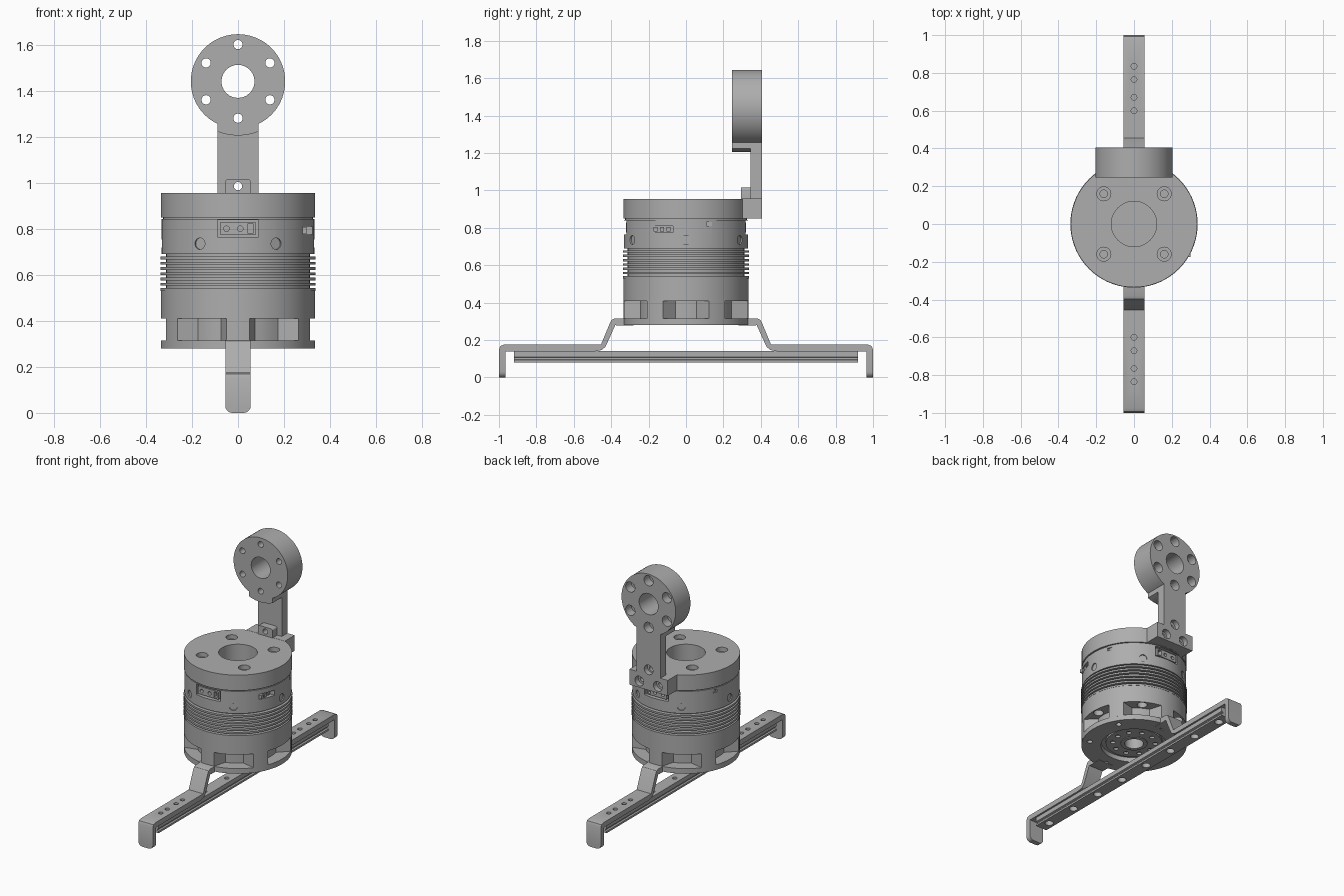
import bpy, bmesh
from math import sin, cos, pi, radians
from mathutils import Matrix, Vector

if "Cube" in bpy.data.objects:
    bpy.data.objects.remove(bpy.data.objects["Cube"], do_unlink=True)

grey = bpy.data.materials.new("machined_grey")
grey.use_nodes = True
tone = (0.42, 0.42, 0.42, 1)
grey.diffuse_color = tone
grey.node_tree.nodes["Principled BSDF"].inputs["Base Color"].default_value = tone
parts = []
DIRS = {"X": Vector((1, 0, 0)), "Y": Vector((0, 1, 0)), "Z": Vector((0, 0, 1))}


def rod(bm, start, axis, length, r, seg=32):
    """Cylinder from a start point along an axis."""
    d = DIRS[axis] if isinstance(axis, str) else Vector(axis)
    m = Matrix.Translation(Vector(start) + d * length / 2) @ d.to_track_quat("Z", "Y").to_matrix().to_4x4()
    bmesh.ops.create_cone(bm, cap_ends=True, segments=seg, radius1=r, radius2=r, depth=length, matrix=m)


def prism(bm, pts, axis, a, b):
    """Extrude a 2D outline along an axis from a to b."""
    place = {"X": lambda p, t: (t, p[0], p[1]), "Y": lambda p, t: (p[0], t, p[1]),
             "Z": lambda p, t: (p[0], p[1], t)}[axis]
    face = bm.faces.new([bm.verts.new(place(p, a)) for p in pts])
    new = bmesh.ops.extrude_face_region(bm, geom=[face])["geom"]
    bmesh.ops.translate(bm, vec=DIRS[axis] * (b - a), verts=[v for v in new if isinstance(v, bmesh.types.BMVert)])
    bmesh.ops.recalc_face_normals(bm, faces=bm.faces)


def box(bm, x0, x1, y0, y1, z0, z1):
    prism(bm, [(x0, y0), (x1, y0), (x1, y1), (x0, y1)], "Z", z0, z1)


def lathe(bm, profile):
    vs = [bm.verts.new((r, 0, z)) for r, z in profile]
    es = [bm.edges.new(p) for p in zip(vs, vs[1:])]
    bmesh.ops.spin(bm, geom=vs + es, cent=(0, 0, 0), axis=(0, 0, 1), angle=2 * pi, steps=72)
    bmesh.ops.remove_doubles(bm, verts=bm.verts, dist=0.0005)
    bmesh.ops.recalc_face_normals(bm, faces=bm.faces)


def arc(cx, cy, r, a0, a1, n=12):
    angles = [radians(a0 + (a1 - a0) * i / n) for i in range(n + 1)]
    return [(cx + r * cos(a), cy + r * sin(a)) for a in angles]


def make(name, bm):
    mesh = bpy.data.meshes.new(name)
    bm.to_mesh(mesh)
    bm.free()
    mesh.materials.append(grey)
    ob = bpy.data.objects.new(name, mesh)
    bpy.context.collection.objects.link(ob)
    parts.append(ob)
    return ob


def cut(ob, fill):
    """Subtract the shapes drawn by fill(bm)."""
    bm = bmesh.new()
    fill(bm)
    tool = make("cutter", bm)
    parts.remove(tool)
    mod = ob.modifiers.new("cut", "BOOLEAN")
    mod.operation, mod.solver, mod.object = "DIFFERENCE", "EXACT", tool
    bpy.context.view_layer.objects.active = ob
    bpy.ops.object.modifier_apply(modifier=mod.name)
    bpy.data.objects.remove(tool, do_unlink=True)


def rods(points, axis, length, r):
    return lambda bm: [rod(bm, p, axis, length, r, 24) for p in points]


def ring(n, r, z, offset=0):
    return [(r * cos(2 * pi * i / n + offset), r * sin(2 * pi * i / n + offset), z) for i in range(n)]


# Motor drum with cooling fins and a deep centre bore
profile = [(0, .45), (.12, .45), (.12, .955), (.335, .955), (.335, .849), (.325, .849), (.325, .842),
           (.332, .842), (.332, .69)]
for i in range(7):
    z = .69 - i * .0229
    profile += [(.312, z), (.312, z - .011), (.337, z - .011), (.337, z - .0229)]
profile += [(.335, .53), (.335, .41), (0, .41)]
bm = bmesh.new()
lathe(bm, profile)
drum = make("motor_drum", bm)
cut(drum, rods(ring(4, .226, .925, pi / 4), "Z", .1, .037))
cut(drum, rods(ring(4, .226, .86, pi / 4), "Z", .08, .02))
cut(drum, rods(ring(6, .295, .36), "Z", .1, .032))
cut(drum, lambda bm: [rod(bm, (x * .98, y * .98, z), Vector((x, y, 0)).normalized(), .05, .025, 24)
                      for x, y, z in ring(6, .33, .735)])


def sockets(bm):
    for s in (-1, 1):
        y = sorted((s * .29, s * .36))
        box(bm, -.09, .09, *y, .765, .838)
        x = sorted((s * .3, s * .36))
        box(bm, *x, .11, .14, .81, .83)
    box(bm, .28, .36, -.19, -.07, .775, .81)


cut(drum, sockets)

# Electrical connectors seated in the sockets
for name, s in (("front_connector", -1), ("rear_connector", 1)):
    bm = bmesh.new()
    y = sorted((s * .27, s * .322))
    box(bm, -.078, .078, *y, .775, .828)
    plug = make(name, bm)

    def pins(bm):
        d = (0, s, 0)
        for x in (-.05, .01):
            rod(bm, (x, s * .295, .8), d, .06, .012, 16)
        y = sorted((s * .295, s * .36))
        box(bm, .042, .068, *y, .782, .82)
    cut(plug, pins)
bm = bmesh.new()
for i in range(3):
    box(bm, .26, .3, -.175 + i * .035, -.152 + i * .035, .78, .805)
make("side_connector", bm)

# Scalloped lower crown: six posts between pockets
outline = []
for k in range(6):
    a = 60 * k
    outline += arc(0, 0, .255, a - 13, a + 13, 4) + arc(0, 0, .335, a + 21.5, a + 38.5, 4)
bm = bmesh.new()
prism(bm, outline, "Z", .312, .412)
crown = make("lower_crown", bm)
cut(crown, rods([(0, 0, .25)], "Z", .13, .06))

# Base flange and the output hub inside it
bm = bmesh.new()
lathe(bm, [(.21, .28), (.335, .28), (.335, .315), (.21, .315), (.21, .28)])
flange = make("base_flange", bm)
cut(flange, rods(ring(6, .285, .27, pi / 6), "Z", .03, .018))
bm = bmesh.new()
lathe(bm, [(.06, .293), (.085, .293), (.085, .298), (.18, .298), (.18, .32), (.06, .32), (.06, .293)])
hub = make("output_hub", bm)
cut(hub, rods(ring(10, .135, .28), "Z", .035, .016))

# Bent strap brackets, front and rear
side = [(1, 0), (1, .15), (.992, .168), (.975, .175), (.455, .175), (.405, .295), (.396, .309), (.38, .316),
        (.28, .316), (.28, .277), (.365, .277), (.378, .28), (.43, .165), (.45, .147), (.485, .14),
        (.965, .14), (.965, 0)]
for name, s in (("front_bracket", -1), ("rear_bracket", 1)):
    bm = bmesh.new()
    prism(bm, [(s * y, z) for y, z in side], "X", -.055, .055)
    foot = [e for e in bm.edges if all(v.co.z < .001 for v in e.verts)
            and abs(e.verts[0].co.x - e.verts[1].co.x) < .001]
    bmesh.ops.bevel(bm, geom=foot, offset=.03, segments=5, profile=.5, affect="EDGES")
    strap = make(name, bm)
    cut(strap, rods([(0, s * y, .13) for y in (.6, .67, .765, .835)], "Z", .1, .015))

# Straight rail with grooved sides
half = [(.043, .08), (.043, .093), (.033, .097), (.033, .106), (.043, .11), (.043, .1405)]
bm = bmesh.new()
prism(bm, half + [(-x, z) for x, z in reversed(half)], "Y", -.92, .92)
rail = make("rail", bm)
cut(rail, rods([(0, -.84 + .24 * i, .05) for i in range(8)], "Z", .07, .027))
cut(rail, rods([(0, -.36 + .24 * i, .1) for i in range(4)], "Z", .08, .015))

# Upright ring mount
bm = bmesh.new()
rod(bm, (0, .245, 1.44), "Y", .16, .205, 72)
mount = make("ring_mount", bm)
bolts = [(x, 1.44 + z) for x, z, _ in ring(6, .16, 0, pi / 6)]
cut(mount, rods([(0, .2, 1.44)], "Y", .3, .072))
cut(mount, rods([(x, .345, z) for x, z in bolts], "Y", .1, .035))
cut(mount, rods([(x, .2, z) for x, z in bolts], "Y", .2, .02))

# Collar below the ring, then the arm
bm = bmesh.new()
prism(bm, arc(0, 1.44, .235, -112.5, -67.5) + arc(0, 1.44, .2, -63.3, -116.7), "Y", .245, .35)
make("ring_collar", bm)
bm = bmesh.new()
prism(bm, [(-.09, .95), (.09, .95)] + arc(0, 1.44, .2, -63.3, -116.7), "Y", .345, .405)
arm = make("arm", bm)

# Arm foot with its small front tab
bm = bmesh.new()
box(bm, -.145, .145, .3, .405, .85, .956)
foot = make("arm_foot", bm)
bm = bmesh.new()
prism(bm, [(-.055, .95), (.055, .95)] + arc(.043, 1.003, .012, 0, 90, 4) + arc(-.043, 1.003, .012, 90, 180, 4),
      "Y", .295, .35)
tab = make("arm_tab", bm)
cut(foot, rods([(x, .37, .895) for x in (-.07, .07)], "Y", .1, .033))
cut(foot, rods([(x, .345, .895) for x in (-.07, .07)], "Y", .04, .018))
cut(arm, rods([(0, .37, .99)], "Y", .1, .033))
for ob in (arm, tab):
    cut(ob, rods([(0, .2, .985)], "Y", .3, .018))

# Smooth the round walls, keep the edges crisp
bpy.ops.object.select_all(action="DESELECT")
for ob in parts:
    ob.select_set(True)
bpy.context.view_layer.objects.active = parts[0]
bpy.ops.object.shade_smooth_by_angle(angle=radians(30))
